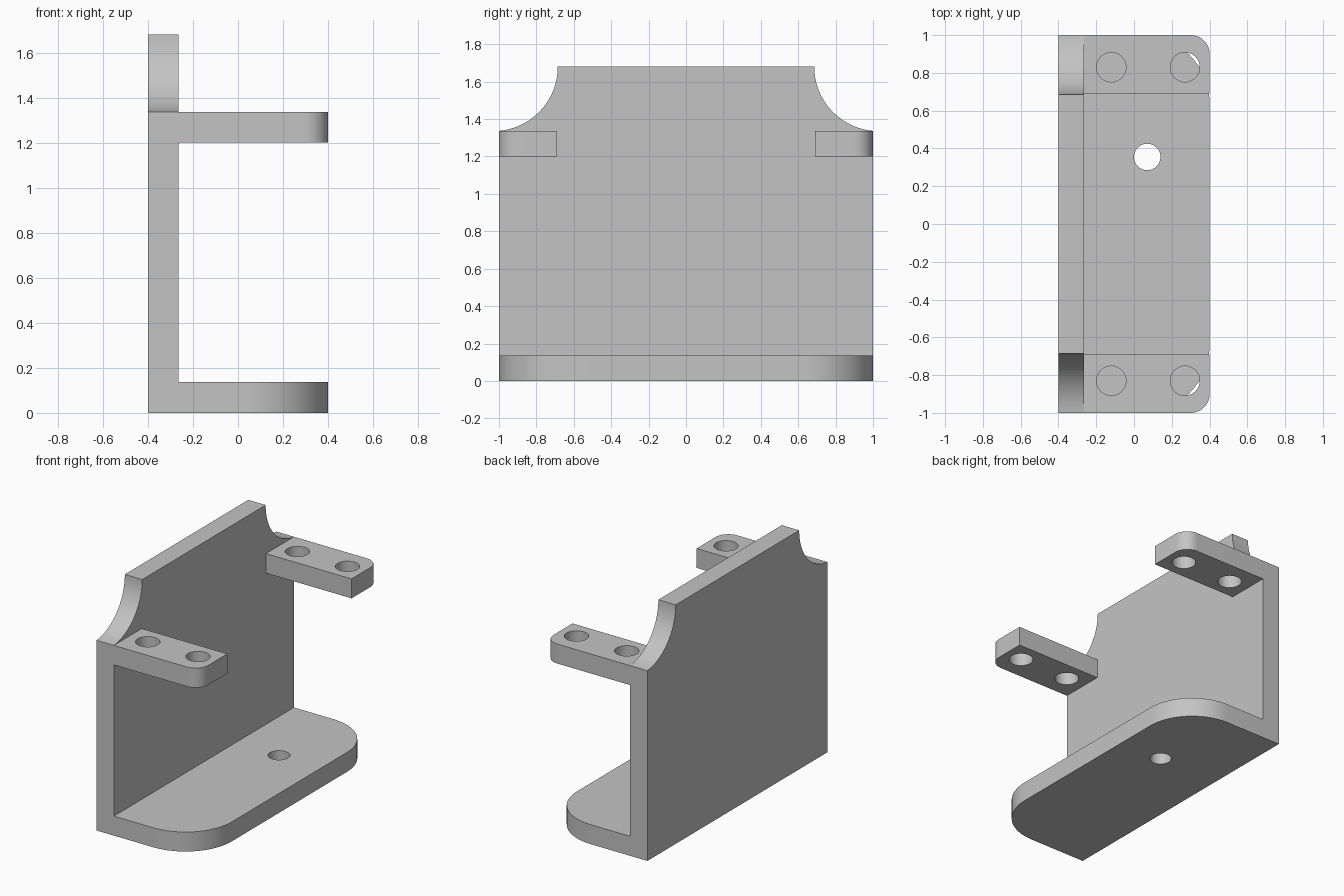
import bpy, bmesh
from math import pi, cos, sin, atan2, hypot

cube = bpy.data.objects.get("Cube")
if cube:
    bpy.data.objects.remove(cube, do_unlink=True)

X0, XW, X1 = -0.4, -0.265, 0.4     # back of wall, front of wall, plate tips
T, EAR_Z, TOP = 0.137, 1.2, 1.68   # plate thickness, ear underside, wall top
EAR_Y = 0.69                       # inner side of the ears

grey = bpy.data.materials.new("plain grey")
grey.use_nodes = True
colour = (0.55, 0.55, 0.55, 1)
grey.diffuse_color = colour
grey.node_tree.nodes["Principled BSDF"].inputs["Base Color"].default_value = colour


def arc(cx, cy, r, a0, a1, n=16):
    return [(cx + r * cos(a0 + (a1 - a0) * i / n),
             cy + r * sin(a0 + (a1 - a0) * i / n)) for i in range(n + 1)]


def prism(name, points, vec):
    """Extrude a closed outline of 3D points along vec."""
    bm = bmesh.new()
    face = bm.faces.new([bm.verts.new(p) for p in points])
    ext = bmesh.ops.extrude_face_region(bm, geom=[face])
    bmesh.ops.translate(bm, vec=vec,
                        verts=[v for v in ext["geom"] if isinstance(v, bmesh.types.BMVert)])
    bmesh.ops.recalc_face_normals(bm, faces=bm.faces)
    mesh = bpy.data.meshes.new(name)
    bm.to_mesh(mesh)
    bm.free()
    mesh.materials.append(grey)
    ob = bpy.data.objects.new(name, mesh)
    bpy.context.collection.objects.link(ob)
    return ob


def slab(name, outline, z, height):
    return prism(name, [(x, y, z) for x, y in outline], (0, 0, height))


def combine(target, other, operation):
    bpy.context.view_layer.objects.active = target
    mod = target.modifiers.new(operation, "BOOLEAN")
    mod.operation, mod.object, mod.solver = operation, other, "EXACT"
    bpy.ops.object.modifier_apply(modifier=mod.name)
    bpy.data.objects.remove(other, do_unlink=True)


# Upright wall with a concave scoop at each upper corner
scoop_y, drop = 1.03, TOP - EAR_Z - T
r = hypot(scoop_y - 1, drop)
scoop = arc(scoop_y, TOP, r, atan2(-drop, 1 - scoop_y), -pi, 20)
outline = [(-1, 0), (1, 0)] + scoop + [(-y, z) for y, z in reversed(scoop)]
bracket = prism("mounting_bracket", [(X0, y, z) for y, z in outline], (XW - X0, 0, 0))

# Base plate with large rounded front corners
mid, R = (X0 + XW) / 2, 0.36
base = [(mid, -1)] + arc(X1 - R, R - 1, R, -pi / 2, 0) + arc(X1 - R, 1 - R, R, 0, pi / 2) + [(mid, 1)]
combine(bracket, slab("base_plate", base, 0, T), "UNION")

# Two mirrored ears, each with one rounded corner
e = 0.1
for s in (-1, 1):
    ear = [(mid, EAR_Y), (X1, EAR_Y)] + arc(X1 - e, 1 - e, e, 0, pi / 2) + [(mid, 1)]
    combine(bracket, slab("ear", [(x, s * y) for x, y in ear], EAR_Z, T), "UNION")

# Screw holes through the ears and the base
holes = [(x, s * 0.83, 0.078, EAR_Z) for x in (-0.12, 0.27) for s in (-1, 1)]
holes.append((0.07, 0.355, 0.07, 0))
for x, y, radius, z in holes:
    cutter = slab("hole_cutter", arc(x, y, radius, 0, 2 * pi, 40)[:-1], z - 0.1, T + 0.2)
    cutter.hide_render = True
    combine(bracket, cutter, "DIFFERENCE")

# Merge coplanar faces and shade the curves smooth
bm = bmesh.new()
bm.from_mesh(bracket.data)
bmesh.ops.remove_doubles(bm, verts=bm.verts, dist=0.0002)
bmesh.ops.dissolve_limit(bm, angle_limit=0.01, verts=bm.verts, edges=bm.edges)
bm.to_mesh(bracket.data)
bm.free()
bpy.ops.object.select_all(action="DESELECT")
bracket.select_set(True)
bpy.context.view_layer.objects.active = bracket
bpy.ops.object.shade_smooth_by_angle(angle=0.5)
